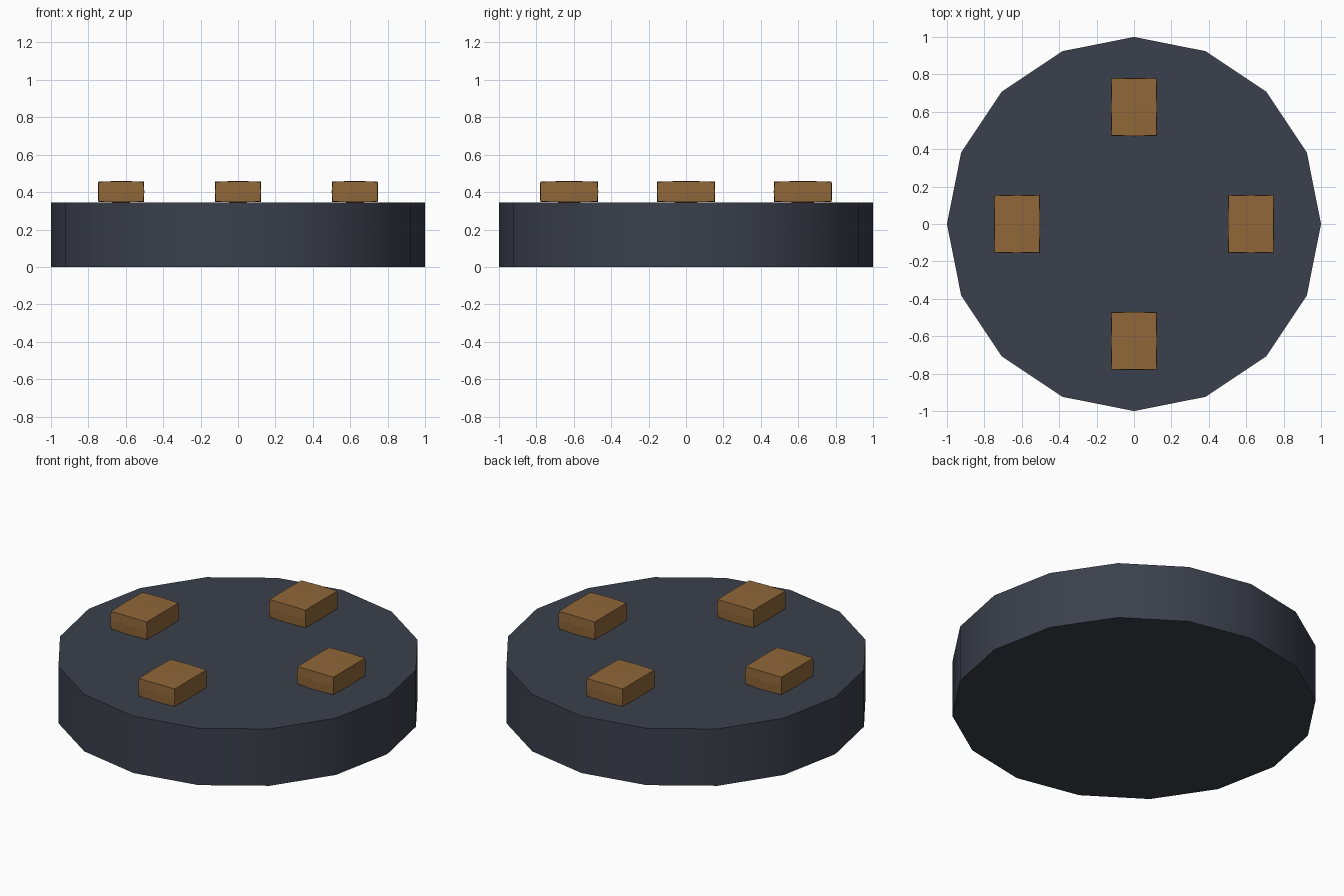
import bpy, bmesh, math
from mathutils import Vector

if "Cube" in bpy.data.objects:
    bpy.data.objects.remove(bpy.data.objects["Cube"])


def material(name, rgb):
    def lin(c):
        c /= 255
        return c / 12.92 if c <= 0.04045 else ((c + 0.055) / 1.055) ** 2.4
    m = bpy.data.materials.new(name)
    m.diffuse_color = (*[lin(c) for c in rgb], 1)
    m.use_nodes = True
    m.node_tree.nodes["Principled BSDF"].inputs["Base Color"].default_value = m.diffuse_color
    return m


def finish(bm, name, mat, smooth):
    mesh = bpy.data.meshes.new(name)
    for f in bm.faces:
        f.smooth = smooth
    bm.to_mesh(mesh)
    bm.free()
    mesh.materials.append(mat)
    obj = bpy.data.objects.new(name, mesh)
    bpy.context.collection.objects.link(obj)
    return obj


slate = material("dark_slate", (59, 64, 76))
brown = material("wood_brown", (144, 103, 57))

# Sixteen-sided base disc, smooth round the rim
H = 0.344
bm = bmesh.new()
bmesh.ops.create_cone(bm, cap_ends=True, segments=16, radius1=1, radius2=1, depth=H)
bmesh.ops.translate(bm, verts=bm.verts, vec=(0, 0, H / 2))
base = finish(bm, "base_disc", slate, True)
bpy.context.view_layer.objects.active = base
base.select_set(True)
bpy.ops.object.shade_smooth_by_angle(angle=math.radians(35))


# Four slightly pillowed blocks in a ring
def block(name, x, y):
    half = Vector((0.12, 0.152, 0.053))
    bulge = 0.004
    bm = bmesh.new()
    bmesh.ops.create_cube(bm, size=2)
    bmesh.ops.subdivide_edges(bm, edges=bm.edges[:], cuts=1, use_grid_fill=True)
    for v in bm.verts:
        middles = sum(abs(c) < 0.5 for c in v.co)
        v.co = Vector([c * (h + bulge * middles / 2) for c, h in zip(v.co, half)])
    bmesh.ops.translate(bm, verts=bm.verts, vec=(x, y, 0.402))
    finish(bm, name, brown, False)


for name, x, y in (("right", 1, 0), ("back", 0, 1), ("left", -1, 0), ("front", 0, -1)):
    block(name + "_block", x * 0.625, y * 0.625)
